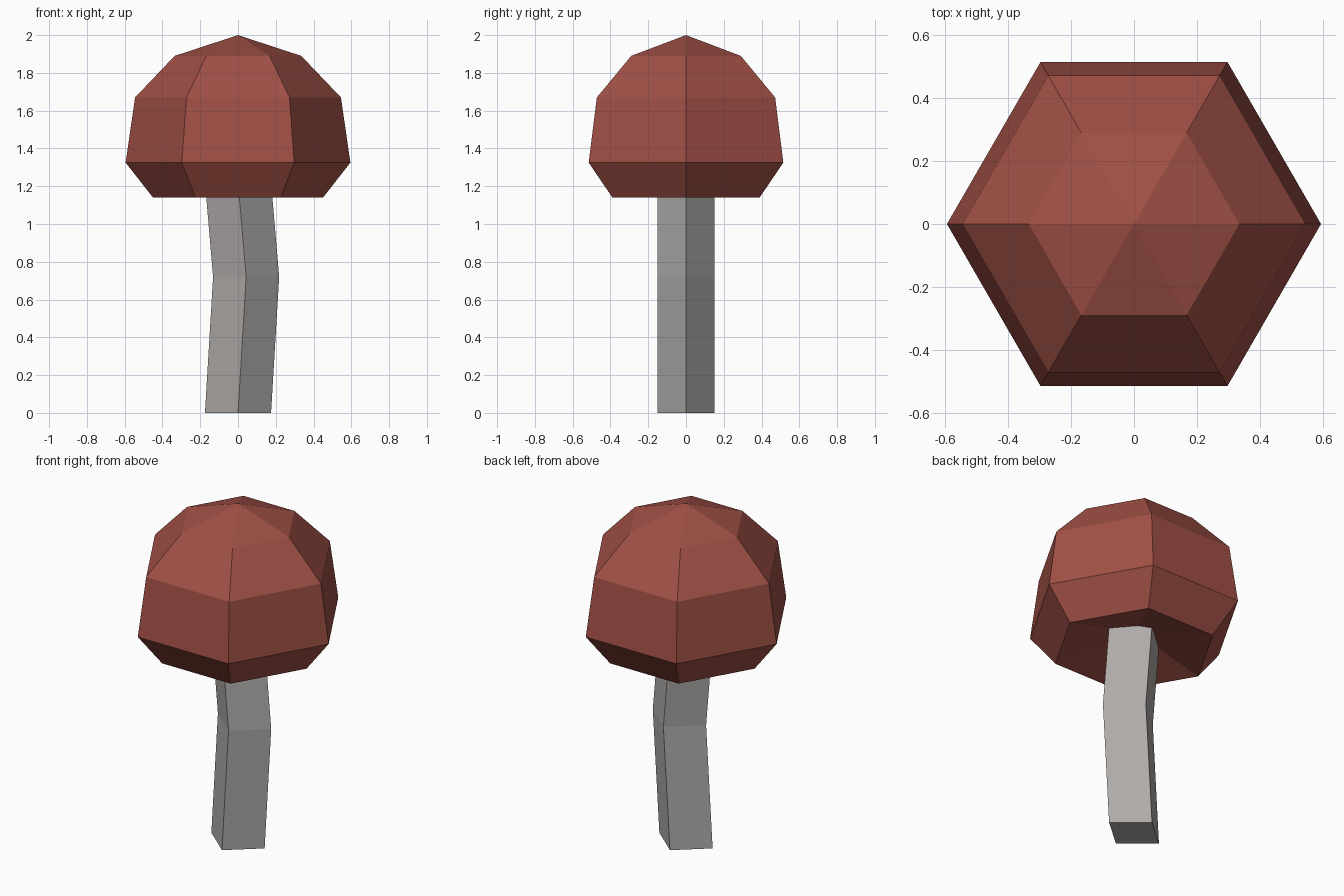
import bpy
import bmesh
from math import cos, sin, tau

cube = bpy.data.objects.get("Cube")
if cube:
    bpy.data.objects.remove(cube, do_unlink=True)


def material(name, color):
    mat = bpy.data.materials.new(name)
    mat.use_nodes = True
    mat.diffuse_color = color
    bsdf = next(n for n in mat.node_tree.nodes if n.type == 'BSDF_PRINCIPLED')
    bsdf.inputs["Base Color"].default_value = color
    bsdf.inputs["Roughness"].default_value = 0.9
    return mat


def loft(name, sides, rings, mat, y_scale=1.0):
    """Skin stacked rings of (radius, height, x offset); radius 0 makes a point."""
    bm = bmesh.new()
    loops = []
    for radius, z, dx in rings:
        count = sides if radius else 1
        loops.append([bm.verts.new((dx + radius * cos(tau * i / sides),
                                    radius * sin(tau * i / sides) * y_scale, z))
                      for i in range(count)])
    for low, high in zip(loops, loops[1:]):
        for i in range(sides):
            j = (i + 1) % sides
            corners = [low[i % len(low)], low[j % len(low)],
                       high[j % len(high)], high[i % len(high)]]
            bm.faces.new(list(dict.fromkeys(corners)))
    # Close blunt ends
    for end in (loops[0], loops[-1]):
        if len(end) > 1:
            bm.faces.new(end)
    bmesh.ops.recalc_face_normals(bm, faces=bm.faces)
    mesh = bpy.data.meshes.new(name)
    bm.to_mesh(mesh)
    bm.free()
    mesh.materials.append(mat)
    obj = bpy.data.objects.new(name, mesh)
    bpy.context.collection.objects.link(obj)
    return obj


red = material("dull_red", (0.35, 0.08, 0.06, 1))
grey = material("warm_grey", (0.43, 0.41, 0.4, 1))

# Six-sided domed cap with a shallow hollow underneath
loft("mushroom_cap", 6, [(0, 1.25, 0), (0.45, 1.14, 0), (0.595, 1.325, 0),
                         (0.545, 1.67, 0), (0.335, 1.89, 0), (0, 2, 0)], red)

# Four-sided stem with a bend, its top tucked into the cap
loft("mushroom_stem", 4, [(0.175, 0, 0), (0.175, 0.72, 0.043),
                          (0.175, 1.28, -0.005)], grey, y_scale=0.86)
